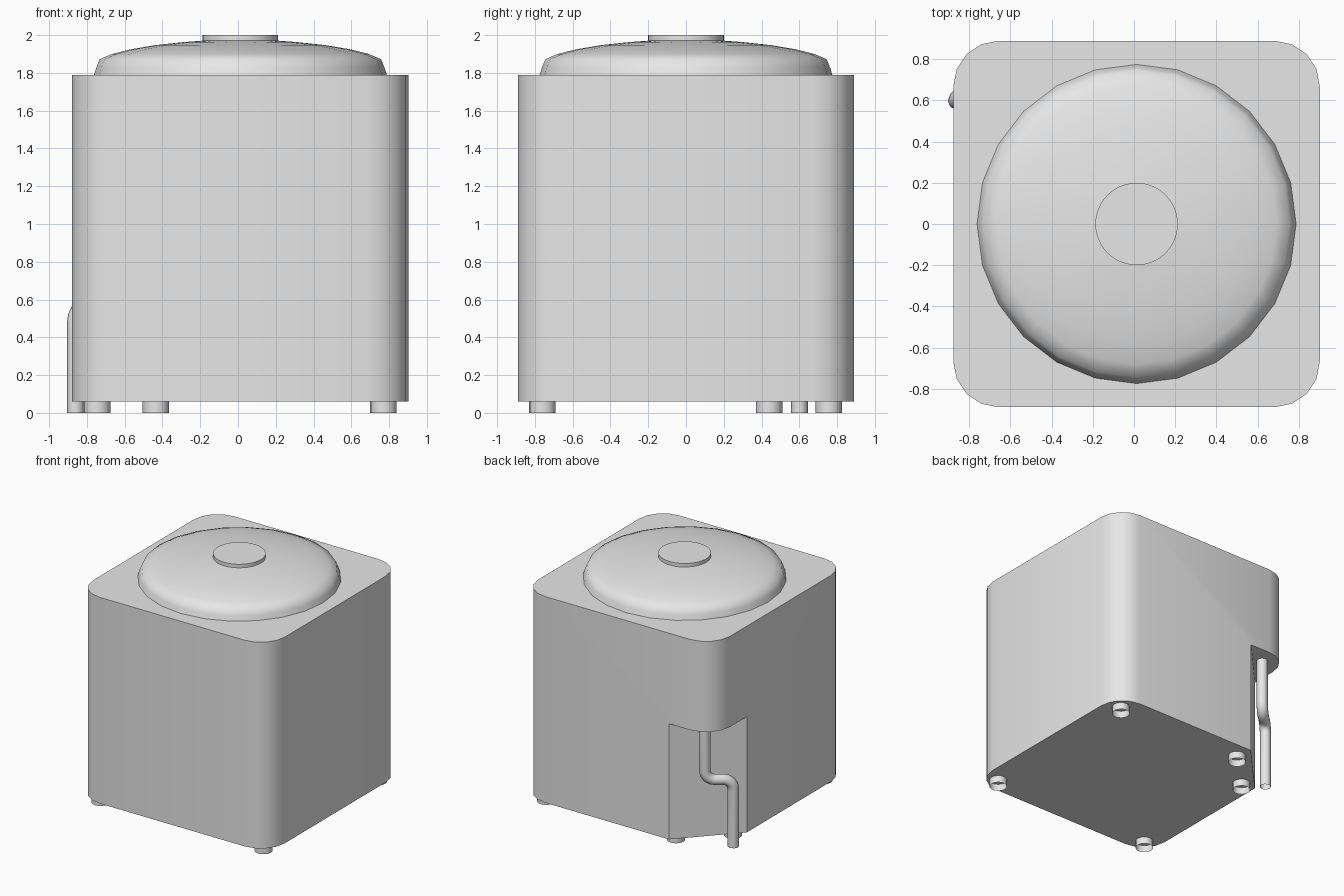
import bpy, bmesh, math
from mathutils import Vector

cube = bpy.data.objects.get("Cube")
if cube:
    bpy.data.objects.remove(cube, do_unlink=True)

CX = 0.0125                      # middle of the body
FLOOR, NOTCH_TOP, BODY_TOP = 0.06, 1.03, 1.79

grey = bpy.data.materials.new("light_grey")
grey.use_nodes = True
grey.diffuse_color = (0.8, 0.8, 0.8, 1)
grey.node_tree.nodes["Principled BSDF"].inputs["Base Color"].default_value = (0.8, 0.8, 0.8, 1)


def activate(obj):
    bpy.ops.object.select_all(action="DESELECT")
    obj.select_set(True)
    bpy.context.view_layer.objects.active = obj


def make(name, bm):
    bmesh.ops.recalc_face_normals(bm, faces=bm.faces[:])
    mesh = bpy.data.meshes.new(name)
    bm.to_mesh(mesh)
    bm.free()
    mesh.materials.append(grey)
    obj = bpy.data.objects.new(name, mesh)
    bpy.context.collection.objects.link(obj)
    return obj


def smooth(obj, degrees):
    activate(obj)
    bpy.ops.object.shade_smooth_by_angle(angle=math.radians(degrees))


def lathe(name, profile, sides, centre, cap=False, degrees=40):
    """Turn (radius, height) points around a vertical axis."""
    bm = bmesh.new()
    rings = []
    for r, z in profile:
        rings.append([bm.verts.new((centre[0] + r * math.cos(math.tau * i / sides),
                                    centre[1] + r * math.sin(math.tau * i / sides), z))
                      for i in range(sides)])
    for low, high in zip(rings, rings[1:]):
        for i in range(sides):
            j = (i + 1) % sides
            bm.faces.new((low[i], low[j], high[j], high[i]))
    if cap:
        bm.faces.new(rings[-1])
    obj = make(name, bm)
    smooth(obj, degrees)
    return obj


# Body: box with rounded upright edges
bm = bmesh.new()
bmesh.ops.create_cube(bm, size=1)
for v in bm.verts:
    v.co = (CX + v.co.x * 1.78, v.co.y * 1.78,
            (FLOOR + BODY_TOP) / 2 + v.co.z * (BODY_TOP - FLOOR))
upright = [e for e in bm.edges if abs(e.verts[0].co.z - e.verts[1].co.z) > 1]
bmesh.ops.bevel(bm, geom=upright, offset=0.22, segments=4, profile=0.5, affect="EDGES")
body = make("body", bm)

# Slanted recess cut off the lower back corner
bm = bmesh.new()
start, end = Vector((-0.465, 0.89, 0)), Vector((-0.88, 0.445, 0))
along = end - start
outward = Vector((along.y, -along.x, 0))
corners = [start - along, end + along, end + along + outward * 1.5, start - along + outward * 1.5]
if outward.x > 0:
    corners[2:] = [end + along - outward * 1.5, start - along - outward * 1.5]
base = bm.faces.new([bm.verts.new((c.x, c.y, -0.1)) for c in corners])
top = bmesh.ops.extrude_face_region(bm, geom=[base])["geom"]
for v in top:
    if isinstance(v, bmesh.types.BMVert):
        v.co.z = NOTCH_TOP
cutter = make("recess_cutter", bm)
cutter.hide_render = True
cut = body.modifiers.new("recess", "BOOLEAN")
cut.operation = "DIFFERENCE"
cut.solver = "EXACT"
cut.object = cutter
activate(body)
bpy.ops.object.modifier_apply(modifier=cut.name)
bpy.data.objects.remove(cutter, do_unlink=True)
smooth(body, 30)

# Domed lid and its round button
lathe("lid", [(0.775, BODY_TOP), (0.762, 1.83), (0.745, 1.872), (0.68, 1.90),
              (0.58, 1.925), (0.45, 1.947), (0.3, 1.963), (0.18, 1.972)],
      24, (CX, 0), degrees=70)
lathe("lid_button", [(0.2, 1.96), (0.2, 2.0)], 48, (CX, 0), cap=True)

# Open tubular feet, two of them beside the recess
feet = {"front_left_foot": (0.77, -0.76), "front_right_foot": (-0.745, -0.76),
        "back_left_foot": (0.77, 0.755), "recess_back_foot": (-0.435, 0.755),
        "recess_side_foot": (-0.745, 0.44)}
for name, place in feet.items():
    lathe(name, [(0.07, 0), (0.07, FLOOR)], 16, place)

# Drain pipe: down, sideways along the recess, then down again
upper, lower = Vector((-0.70, 0.75, 0)), Vector((-0.86, 0.6, 0))
side = (lower - upper).normalized()
up = Vector((0, 0, 1))
BEND, LEVEL = 0.085, 0.565
path = [upper + up * (NOTCH_TOP + 0.02)]
for i in range(5):
    a = math.radians(90 * i / 4)
    path.append(upper + side * BEND * (1 - math.cos(a)) + up * (LEVEL + BEND * (1 - math.sin(a))))
for i in range(5):
    a = math.radians(90 * i / 4)
    path.append(lower - side * BEND * (1 - math.sin(a)) + up * (LEVEL - BEND * (1 - math.cos(a))))
path.append(lower)

curve = bpy.data.curves.new("drain_pipe", "CURVE")
curve.dimensions = "3D"
curve.bevel_depth = 0.045
curve.bevel_resolution = 2
spline = curve.splines.new("POLY")
spline.points.add(len(path) - 1)
for point, co in zip(spline.points, path):
    point.co = (*co, 1)
spline.use_smooth = True
curve.materials.append(grey)
pipe = bpy.data.objects.new("drain_pipe", curve)
bpy.context.collection.objects.link(pipe)
